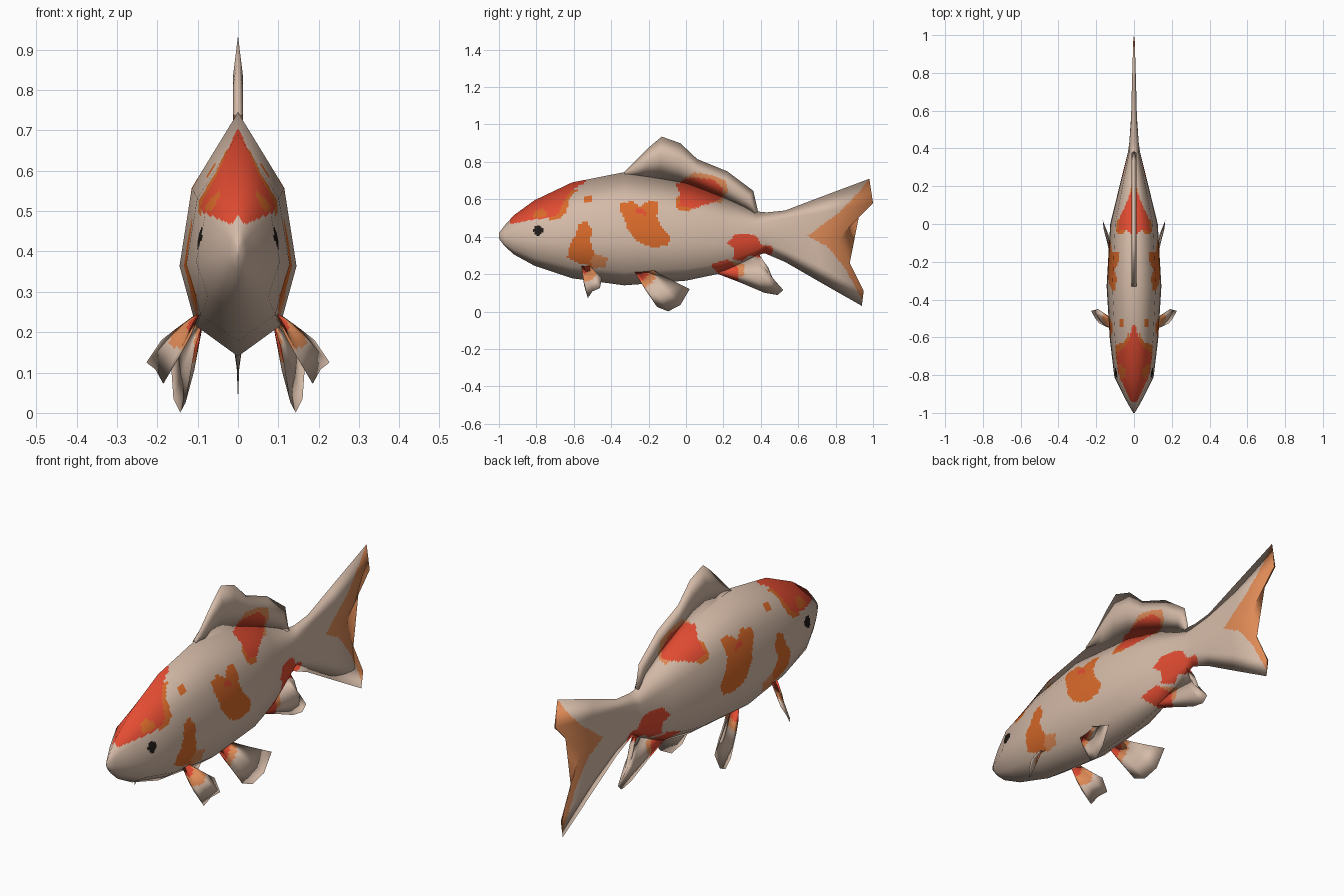
import bpy, bmesh, math
from mathutils import Vector as V

if "Cube" in bpy.data.objects:
    bpy.data.objects.remove(bpy.data.objects["Cube"])


def material(name, rgb):
    lin = [((c / 255 + 0.055) / 1.055) ** 2.4 for c in rgb]
    m = bpy.data.materials.new(name)
    m.diffuse_color = (*lin, 1)
    m.use_nodes = True
    m.node_tree.nodes["Principled BSDF"].inputs["Base Color"].default_value = m.diffuse_color
    return m


CREAM, ORANGE, PALE, RED, BLACK = range(5)
MATS = [material("cream", (213, 187, 168)), material("orange", (217, 106, 42)),
        material("pale_orange", (222, 138, 86)), material("red", (227, 76, 50)),
        material("eye_black", (32, 27, 24))]

# Painted patches as side-view (y, z) outlines
ORANGE_PATCHES = [
    [(-.57, .47), (-.53, .485), (-.505, .44), (-.51, .37), (-.49, .31), (-.48, .24),
     (-.57, .255), (-.635, .29), (-.62, .36), (-.59, .41)],
    [(-.35, .58), (-.29, .59), (-.245, .56), (-.2, .59), (-.15, .585), (-.155, .505),
     (-.13, .45), (-.085, .40), (-.095, .35), (-.18, .345), (-.245, .365), (-.31, .43),
     (-.325, .485), (-.35, .54)],
    [(-.74, .49), (-.68, .495), (-.64, .53), (-.625, .6), (-.58, .65), (-.66, .66)],
    [(-.55, .6), (-.54, .62), (-.51, .62), (-.5, .6), (-.51, .58), (-.54, .58)],
    [(-.055, .6), (-.05, .55), (.02, .53), (.05, .58), (-.01, .65)],
]
PALE_PATCHES = [
    [(-.49, .31), (-.42, .285), (-.425, .24), (-.5, .23), (-.51, .27)],
    [(-.02, .7), (.04, .745), (.13, .73), (.21, .70), (.225, .645), (.19, .58), (.1, .6)],
    [(.65, .405), (.82, .53), (.94, .655), (.975, .712), (1.1, .75), (1.1, 0), (.96, .02),
     (.94, .065), (.85, .23), (.76, .345)],
    [(.24, .27), (.31, .25), (.31, .19), (.26, .18)],
]
RED_PATCHES = [
    [(-.94, .468), (-.82, .49), (-.72, .505), (-.68, .525), (-.655, .59), (-.61, .65),
     (-.54, .69), (-.5, .8), (-1, .8)],
    [(-.055, .68), (.02, .715), (.14, .71), (.2, .655), (.185, .60), (.12, .575),
     (.03, .55), (-.04, .565), (-.03, .62)],
    [(.22, .365), (.26, .41), (.34, .415), (.38, .4), (.405, .355), (.46, .35),
     (.465, .31), (.405, .285), (.34, .30), (.3, .27), (.25, .28), (.26, .335)],
    [(.13, .25), (.22, .28), (.28, .235), (.28, .16), (.2, .17)],
    [(-.28, .56), (-.22, .545), (-.21, .51), (-.26, .53)],
]
HEAD_SPOT = [(-.82, .5), (-.81, .535), (-.77, .55), (-.74, .53), (-.75, .505)]
LAYERS = ([(ORANGE, p) for p in ORANGE_PATCHES] + [(PALE, p) for p in PALE_PATCHES]
          + [(RED, p) for p in RED_PATCHES] + [(ORANGE, HEAD_SPOT)])


def inside(y, z, poly):
    hit = False
    for (y0, z0), (y1, z1) in zip(poly, poly[1:] + poly[:1]):
        if (z0 > z) != (z1 > z) and y < y0 + (z - z0) * (y1 - y0) / (z1 - z0):
            hit = not hit
    return hit


def patch_rule(c):
    if math.hypot(c.y + .79, c.z - .433) < .026:
        return BLACK
    found = CREAM
    for colour, poly in LAYERS:
        if inside(c.y, c.z, poly):
            found = colour
    return found


def base_rule(y, z, red, pale):
    def rule(c):
        d = math.hypot(c.y - y, c.z - z)
        return RED if d < red else PALE if d < pale else CREAM
    return rule


def skin(rings):
    """Closed tube of quads through equal rings, with end caps."""
    bm = bmesh.new()
    rows = [[bm.verts.new(p) for p in r] for r in rings]
    n = len(rings[0])
    for a, b in zip(rows, rows[1:]):
        for i in range(n):
            j = (i + 1) % n
            bm.faces.new((a[i], a[j], b[j], b[i]))
    bm.faces.new(rows[0])
    bm.faces.new(rows[-1])
    bmesh.ops.recalc_face_normals(bm, faces=bm.faces)
    bm.normal_update()
    return bm


def refine(rings, around, step):
    """Subdivide linearly around the rings and along the tube."""
    fine = [[r[i].lerp(r[(i + 1) % len(r)], j / around)
             for i in range(len(r)) for j in range(around)] for r in rings]
    out = [fine[0]]
    for a, b, k in zip(fine, fine[1:], step):
        out += [[p.lerp(q, j / k) for p, q in zip(a, b)] for j in range(1, k + 1)]
    return out


def loft(name, rings, rule, around, size=.011):
    # Coarse hull gives the smooth normals; the fine skin carries the patches
    n = len(rings[0])
    coarse = skin(rings)
    flat = [v.normal.copy() for v in coarse.verts]
    coarse.free()
    normals = [flat[i * n:(i + 1) * n] for i in range(len(rings))]
    step = [max(1, math.ceil(max((p - q).length for p, q in zip(a, b)) / size))
            for a, b in zip(rings, rings[1:])]
    bm = skin(refine(rings, around, step))
    for f in bm.faces:
        f.smooth = True
        f.material_index = rule(f.calc_center_median())
    mesh = bpy.data.meshes.new(name)
    bm.to_mesh(mesh)
    bm.free()
    for m in MATS:
        mesh.materials.append(m)
    mesh.normals_split_custom_set_from_vertices(
        [v.normalized() for r in refine(normals, around, step) for v in r])
    ob = bpy.data.objects.new(name, mesh)
    bpy.context.collection.objects.link(ob)
    return ob


def mirrored(half):
    return half + [V((-p.x, p.y, p.z)) for p in half[-2:0:-1]]


# Body sections: y, top, bottom, half width
BODY = [(-1, .42, .39, .004), (-.97, .46, .35, .022), (-.92, .515, .305, .05),
        (-.81, .595, .245, .104), (-.61, .69, .178, .128), (-.33, .745, .14, .145),
        (0, .69, .165, .126), (.2, .615, .207, .077), (.38, .535, .3, .032)]
rings = []
for y, t, b, w in BODY:
    h = t - b
    rings.append(mirrored([V((0, y, t)), V((.79 * w, y, b + .69 * h)), V((w, y, b + .37 * h)),
                           V((.72 * w, y, b + .125 * h)), V((0, y, b))]))

# Tail fin columns continue the body: half width, then (y, z) from top to bottom
TAIL = [(.025, [(.43, .53), (.43, .48), (.43, .42), (.43, .37), (.42, .312)]),
        (.016, [(.53, .54), (.54, .50), (.56, .41), (.55, .32), (.53, .265)]),
        (.011, [(.70, .605), (.74, .53), (.69, .40), (.72, .24), (.70, .167)]),
        (.003, [(.98, .71), (1.0, .58), (.81, .39), (.95, .11), (.94, .03)])]
for w, pts in TAIL:
    rings.append(mirrored([V((w if 0 < i < 4 else 0, y, z)) for i, (y, z) in enumerate(pts)]))
loft("body_and_tail", rings, patch_rule, 15)


def fin(name, pairs, thick, rule):
    """Thin lens-shaped fin between root and rim points."""
    out = []
    for root, rim in pairs:
        mid = root.lerp(rim, .6)
        out.append([root, mid + V((thick, 0, 0)), rim, mid - V((thick, 0, 0))])
    loft(name, out, rule, 10, .012)


# Dorsal and anal fins on the centre line: root y, z, rim y, z
DORSAL = [(-.33, .73, -.33, .745), (-.23, .70, -.19, .885), (-.14, .69, -.13, .935),
          (-.04, .67, -.03, .90), (.06, .65, .06, .815), (.2, .59, .22, .75),
          (.3, .55, .36, .645), (.36, .52, .385, .535)]
ANAL = [(.17, .24, .16, .205), (.24, .27, .29, .155), (.30, .29, .42, .10),
        (.33, .30, .49, .088), (.35, .31, .52, .115), (.365, .32, .475, .15),
        (.375, .325, .44, .235), (.385, .33, .39, .295)]
for name, rows in (("dorsal_fin", DORSAL), ("anal_fin", ANAL)):
    fin(name, [(V((0, a, b)), V((0, c, d))) for a, b, c, d in rows], .012, patch_rule)

# Paired fins: root ends, then rim points fanning out
PECTORAL = (V((.09, -.56, .255)), V((.09, -.515, .25)),
            [(.145, -.545, .14), (.185, -.525, .072), (.205, -.50, .108), (.227, -.46, .125),
             (.19, -.45, .18), (.125, -.50, .228)])
PELVIC = (V((.085, -.285, .23)), V((.085, -.18, .23)),
          [(.115, -.22, .12), (.13, -.155, .025), (.143, -.095, .001), (.16, -.03, .035),
           (.166, .02, .12), (.112, -.165, .212)])
for name, (r0, r1, rim), rule in (("pectoral_fin", PECTORAL, base_rule(-.55, .245, .04, .085)),
                                  ("pelvic_fin", PELVIC, base_rule(-.26, .225, .065, .105))):
    for side, s in (("left", 1), ("right", -1)):
        pairs = []
        for i, p in enumerate(rim):
            root = r0.lerp(r1, i / (len(rim) - 1))
            pairs.append((V((s * root.x, root.y, root.z)), V((s * p[0], p[1], p[2]))))
        fin(f"{name}_{side}", pairs, .004, rule)
